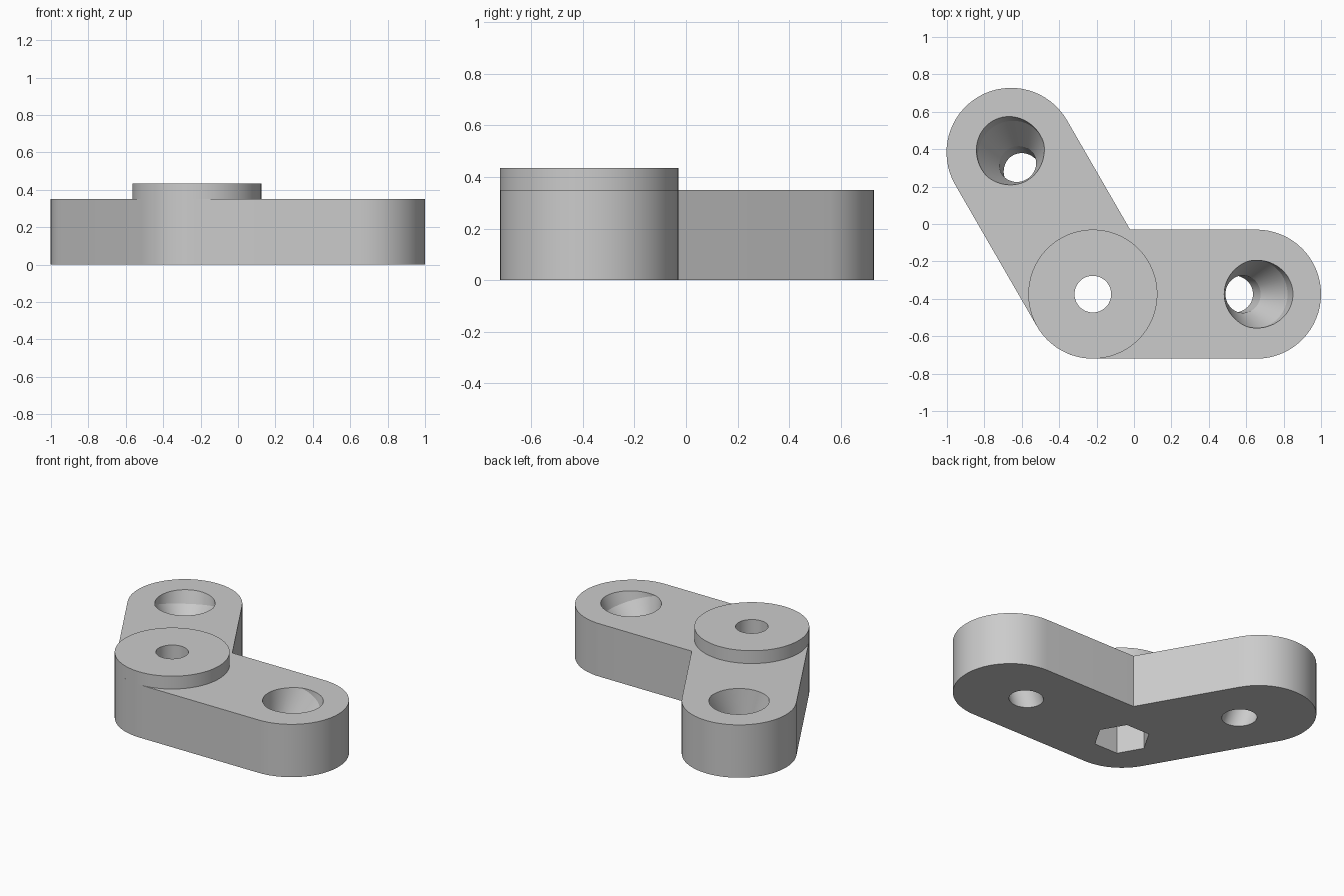
import bpy, bmesh, math
from mathutils import Matrix, Vector

cube = bpy.data.objects.get("Cube")
if cube:
    bpy.data.objects.remove(cube, do_unlink=True)

R, ARM = 0.345, 0.875              # arm half width, arm length
PIVOT = Vector((-0.22, -0.375, 0))
ARM_H, BOSS_H = 0.35, 0.435
TILT = math.radians(20)
ARM_ANGLES = (0, 120)

grey = bpy.data.materials.new("light_grey")
grey.use_nodes = True
grey.diffuse_color = (0.6, 0.6, 0.6, 1)
grey.node_tree.nodes["Principled BSDF"].inputs["Base Color"].default_value = (0.6, 0.6, 0.6, 1)


def polar(deg, radius):
    a = math.radians(deg)
    return Vector((math.cos(a), math.sin(a), 0)) * radius


def make_object(name, bm, matrix=Matrix()):
    bmesh.ops.recalc_face_normals(bm, faces=bm.faces)
    mesh = bpy.data.meshes.new(name)
    bm.to_mesh(mesh)
    bm.free()
    mesh.transform(matrix)
    mesh.materials.append(grey)
    obj = bpy.data.objects.new(name, mesh)
    bpy.context.collection.objects.link(obj)
    return obj


def prism(name, points, z0, z1):
    bm = bmesh.new()
    face = bm.faces.new([bm.verts.new((p.x, p.y, z0)) for p in points])
    top = bmesh.ops.extrude_face_region(bm, geom=[face])["geom"]
    verts = [v for v in top if isinstance(v, bmesh.types.BMVert)]
    bmesh.ops.translate(bm, verts=verts, vec=(0, 0, z1 - z0))
    return make_object(name, bm)


def ring(count, radius):
    return [PIVOT + polar(360 * i / count, radius) for i in range(count)]


def lathe(name, profile, matrix, sides=64):
    """Stack of rings along local z, capped at both ends."""
    bm = bmesh.new()
    rings = [[bm.verts.new(polar(360 * i / sides, r) + Vector((0, 0, z)))
              for i in range(sides)] for r, z in profile]
    for a, b in zip(rings, rings[1:]):
        for i in range(sides):
            j = (i + 1) % sides
            bm.faces.new((a[i], a[j], b[j], b[i]))
    bm.faces.new(rings[0])
    bm.faces.new(rings[-1])
    return make_object(name, bm, matrix)


def cut(obj, cutters):
    for c in cutters:
        c.hide_render = True
        mod = obj.modifiers.new("cut", "BOOLEAN")
        mod.operation = "DIFFERENCE"
        mod.solver = "EXACT"
        mod.object = c
    graph = bpy.context.evaluated_depsgraph_get()
    mesh = bpy.data.meshes.new_from_object(obj.evaluated_get(graph))
    obj.modifiers.clear()
    obj.data = mesh


# Angled bracket: one outline with rounded ends and a sharp inner corner
def arc(centre, start, end, steps=32):
    return [centre + polar(start + (end - start) * i / steps, R) for i in range(steps + 1)]


ends = [PIVOT + polar(a, ARM) for a in ARM_ANGLES]
outline = arc(PIVOT, 210, 270, 12) + arc(ends[0], -90, 90)
outline.append(PIVOT + polar(60, R / math.sin(math.radians(60))))
outline += arc(ends[1], 30, 210)
bracket = prism("bracket", outline, 0, ARM_H)

# Raised round boss over the pivot
boss = prism("pivot_boss", ring(96, R), ARM_H, BOSS_H)

# Pivot bore, hexagonal nut pocket and tilted countersunk screw holes
bore = prism("bore_cutter", ring(48, 0.098), -0.1, 0.6)
pocket = prism("nut_pocket_cutter", ring(6, 0.172), -0.1, 0.2)
screws = []
for angle in ARM_ANGLES:
    place = (Matrix.Translation(PIVOT) @ Matrix.Rotation(math.radians(angle), 4, "Z")
             @ Matrix.Translation((0.803, 0, 0.146)) @ Matrix.Rotation(TILT, 4, "Y"))
    screws.append(lathe("screw_hole_cutter",
                        [(0.1, -0.4), (0.1, 0), (0.181, 0.198), (0.181, 0.5)], place))

cut(bracket, [bore, pocket] + screws)
cut(boss, [bore])
for c in [bore, pocket] + screws:
    bpy.data.objects.remove(c, do_unlink=True)

# Smooth the round walls, keep the edges crisp
bpy.ops.object.select_all(action="DESELECT")
for obj in (bracket, boss):
    obj.select_set(True)
bpy.context.view_layer.objects.active = bracket
bpy.ops.object.shade_smooth_by_angle(angle=math.radians(15))
